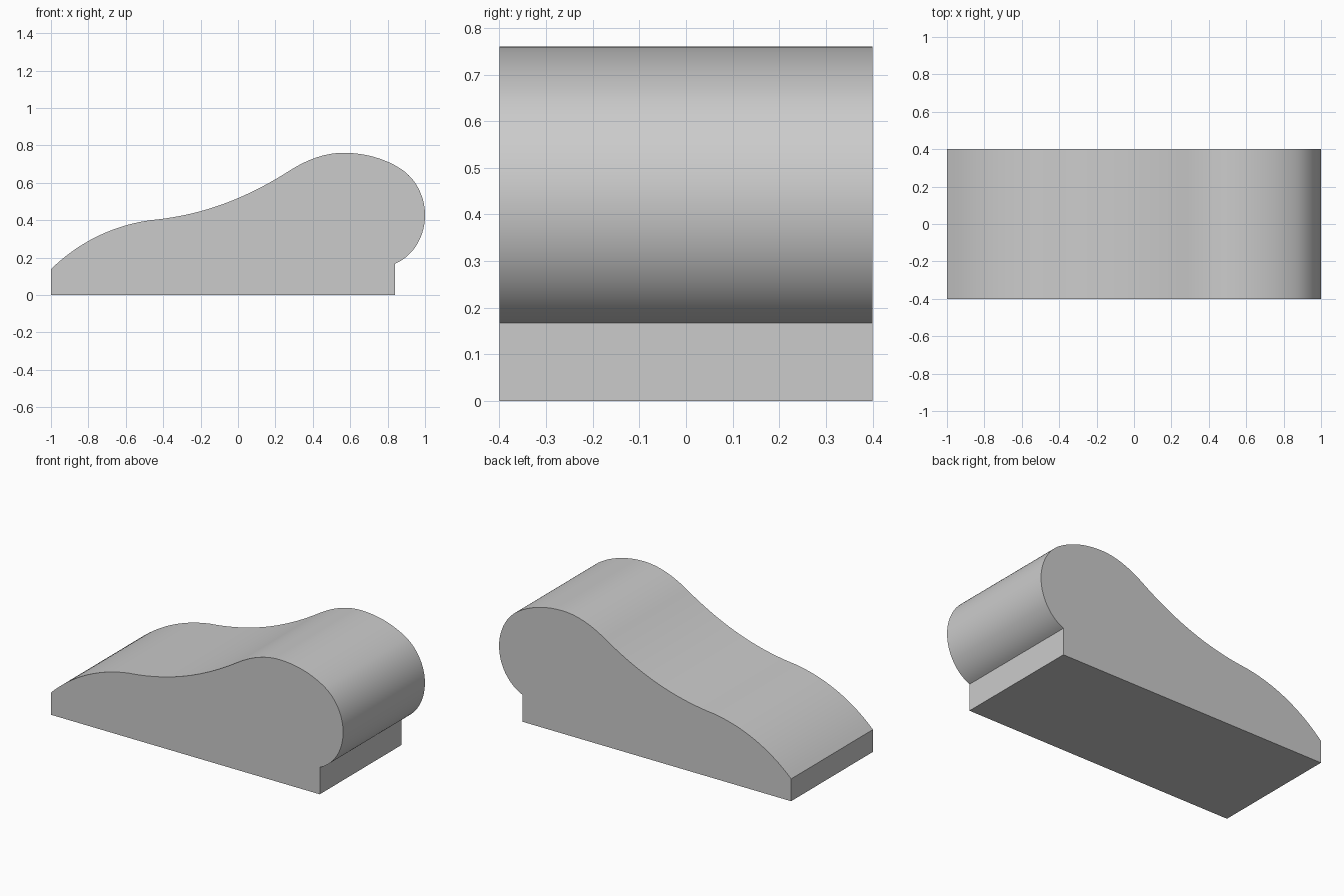
import bpy
import bmesh
import math
from mathutils import Vector
from mathutils.geometry import interpolate_bezier

if "Cube" in bpy.data.objects:
    bpy.data.objects.remove(bpy.data.objects["Cube"], do_unlink=True)

HALF_WIDTH = 0.4
STEPS = 20

# Single grey material
grey = bpy.data.materials.new("plain_grey")
grey.use_nodes = True
colour = (0.6, 0.6, 0.6, 1.0)
grey.diffuse_color = colour
grey.node_tree.nodes["Principled BSDF"].inputs["Base Color"].default_value = colour

# Side outline: each curve is two handles and an end point (x, z)
start = (0.84, 0.167)
curves = [
    ((0.94, 0.21), (1.0, 0.315), (1.0, 0.428)),       # rounded overhang
    ((1.0, 0.52), (0.955, 0.615), (0.88, 0.668)),     # upper end
    ((0.79, 0.73), (0.675, 0.76), (0.565, 0.76)),     # crest
    ((0.46, 0.76), (0.36, 0.72), (0.265, 0.658)),     # shoulder
    ((0.03, 0.51), (-0.2, 0.425), (-0.468, 0.40)),    # hollow slope
    ((-0.68, 0.37), (-0.86, 0.275), (-1.0, 0.138)),   # low end
]
outline = [Vector((-1.0, 0.0)), Vector((0.84, 0.0)), Vector(start)]
for h1, h2, end in curves:
    pts = interpolate_bezier(outline[-1], Vector(h1), Vector(h2), Vector(end), STEPS + 1)
    outline += [Vector(p[:2]) for p in pts[1:]]

# Extrude the outline across the width
bm = bmesh.new()
side = bm.faces.new([bm.verts.new((p.x, -HALF_WIDTH, p.y)) for p in outline])
result = bmesh.ops.extrude_face_region(bm, geom=[side], use_keep_orig=True)
moved = [g for g in result["geom"] if isinstance(g, bmesh.types.BMVert)]
bmesh.ops.translate(bm, verts=moved, vec=(0, 2 * HALF_WIDTH, 0))
bmesh.ops.recalc_face_normals(bm, faces=bm.faces)
mesh = bpy.data.meshes.new("contoured_body")
bm.to_mesh(mesh)
bm.free()
mesh.materials.append(grey)

body = bpy.data.objects.new("contoured_body", mesh)
bpy.context.collection.objects.link(body)
bpy.ops.object.select_all(action="DESELECT")
body.select_set(True)
bpy.context.view_layer.objects.active = body
bpy.ops.object.shade_smooth_by_angle(angle=math.radians(30))
